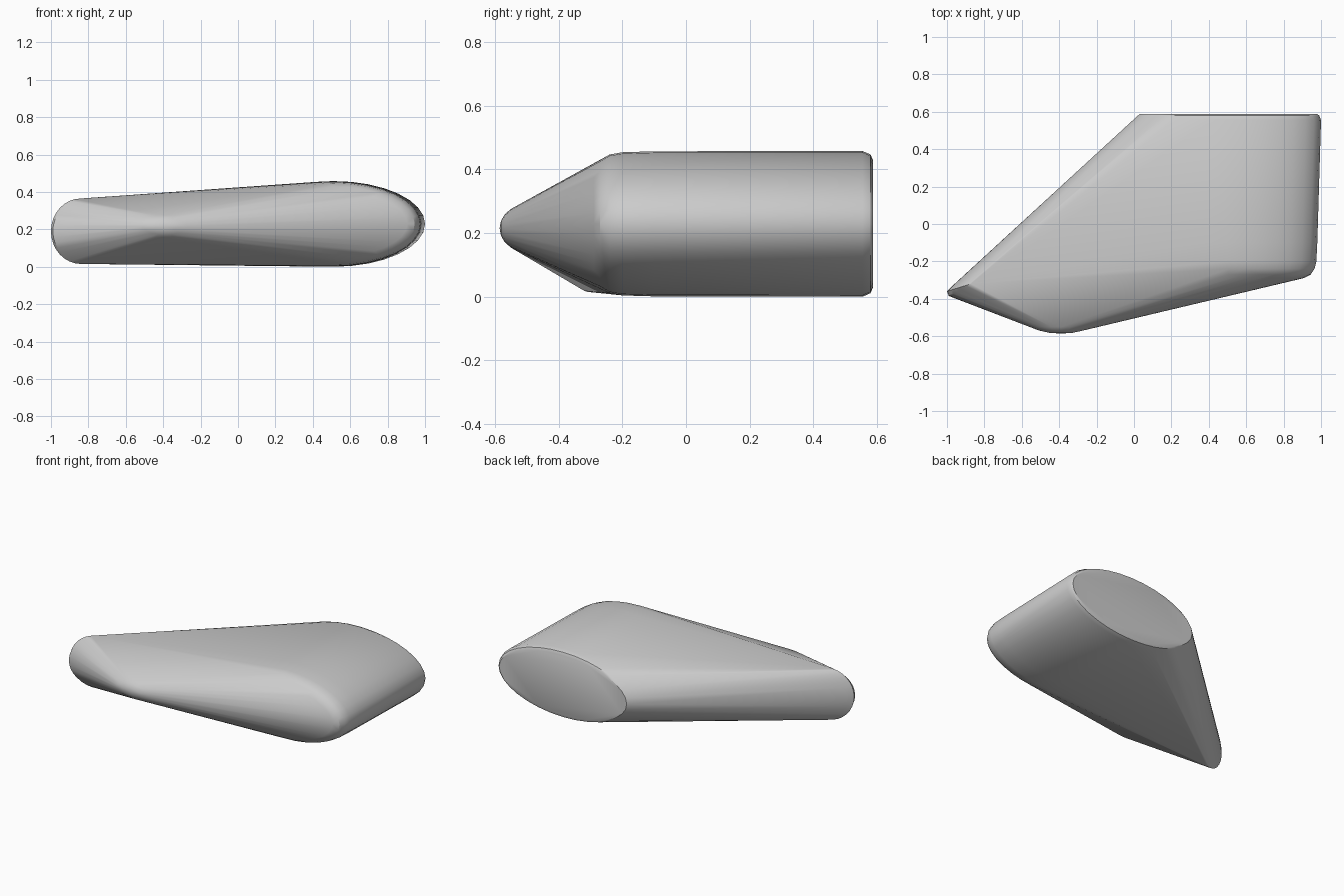
import bpy, bmesh
from math import sin, cos, pi

if "Cube" in bpy.data.objects:
    bpy.data.objects.remove(bpy.data.objects["Cube"])

bm = bmesh.new()


def section(y, cx, rx, cz, rz, n=32):
    """Elliptical cross-section in an xz plane."""
    for i in range(n):
        a = 2 * pi * i / n
        bm.verts.new((cx + rx * cos(a), y, cz + rz * sin(a)))


def nose_rim(rx, dy, rz, n=16):
    """Half-round rim of the thin left end."""
    for i in range(n + 1):
        a = -pi / 2 + pi * i / n
        bm.verts.new((-0.84 - rx * cos(a), -0.31 - dy * cos(a), 0.19 + rz * sin(a)))


# Back face with its small rounded edge, then the body down to the front right corner
for y, cx, rx, rz in ((0.588, 0.505, 0.475, 0.200),
                      (0.580, 0.507, 0.483, 0.218),
                      (0.555, 0.510, 0.490, 0.229),
                      (-0.10, 0.505, 0.475, 0.228),
                      (-0.20, 0.505, 0.470, 0.225),
                      (-0.24, 0.505, 0.460, 0.218),
                      (-0.27, 0.505, 0.440, 0.200),
                      (-0.29, 0.505, 0.400, 0.175)):
    section(y, cx, rx, 0.229, rz)

# Thin left end
nose_rim(0.13, 0.020, 0.165)
nose_rim(0.16, 0.050, 0.175)
nose_rim(0.15, 0.075, 0.160)

# Blunt front tip: small flattened ellipsoid
for k in range(6):
    t = pi / 2 * k / 5
    section(-0.50 - 0.086 * sin(t), -0.39, 0.20 * cos(t), 0.215, 0.075 * cos(t), 20)

# Wrap everything in one convex skin
bmesh.ops.remove_doubles(bm, verts=bm.verts[:], dist=0.001)
res = bmesh.ops.convex_hull(bm, input=bm.verts[:])
junk = {v for v in res["geom_interior"] + res["geom_unused"]
        if isinstance(v, bmesh.types.BMVert)}
bmesh.ops.delete(bm, geom=list(junk), context='VERTS')
bmesh.ops.dissolve_limit(bm, angle_limit=0.01, verts=bm.verts[:], edges=bm.edges[:])
bmesh.ops.recalc_face_normals(bm, faces=bm.faces[:])

# Finished body, smooth apart from the sharp back edge
me = bpy.data.meshes.new("rounded_wedge_body")
bm.to_mesh(me)
bm.free()
body = bpy.data.objects.new("rounded_wedge_body", me)
bpy.context.collection.objects.link(body)
bpy.context.view_layer.objects.active = body
body.select_set(True)
bpy.ops.object.shade_smooth_by_angle(angle=0.5)
